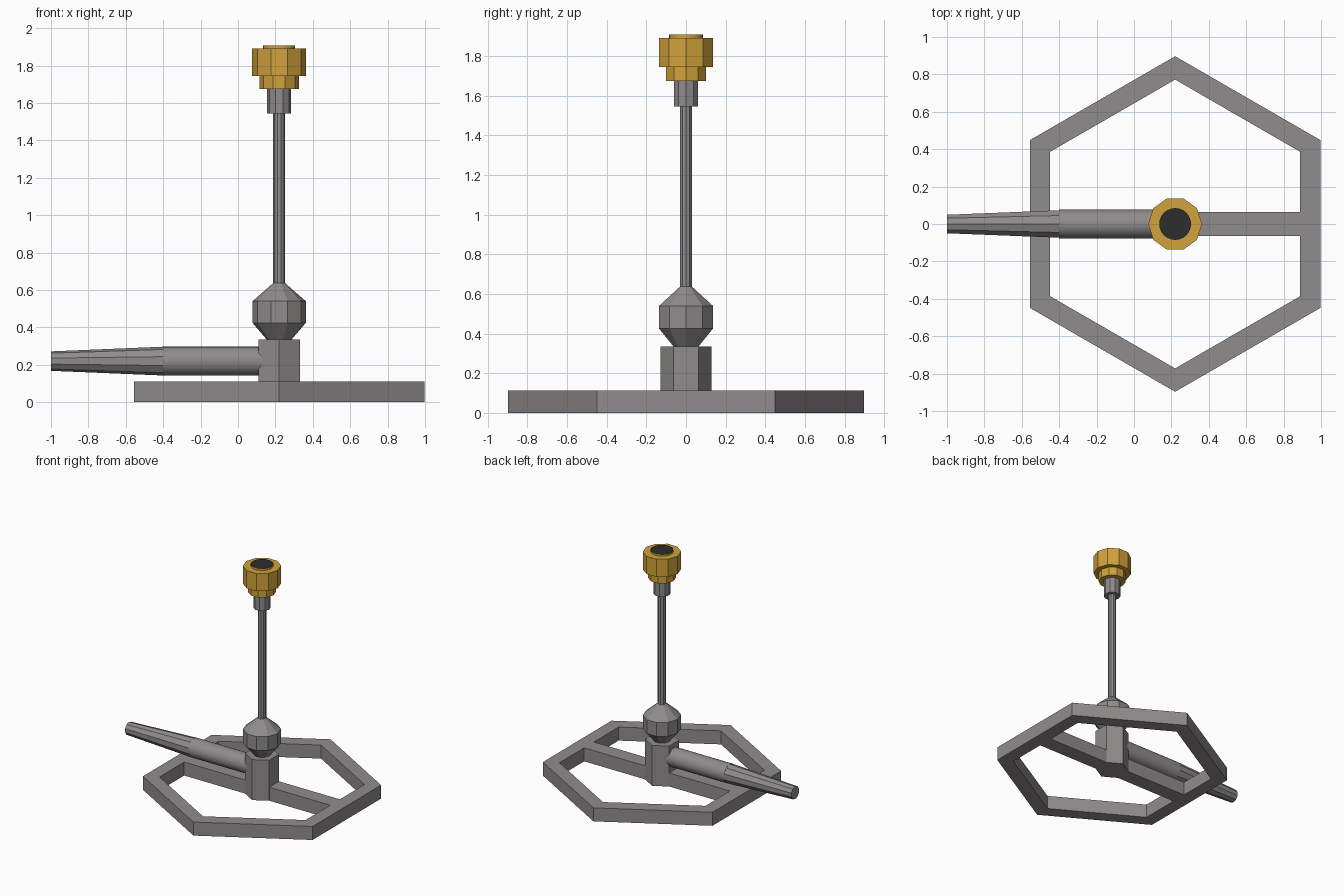
import bpy, bmesh, math
from mathutils import Matrix, Vector

if "Cube" in bpy.data.objects:
    bpy.data.objects.remove(bpy.data.objects["Cube"])

CX = 0.22  # x of the upright axis


def material(name, rgb):
    m = bpy.data.materials.new(name)
    m.diffuse_color = (*rgb, 1)
    m.use_nodes = True
    m.node_tree.nodes["Principled BSDF"].inputs["Base Color"].default_value = m.diffuse_color
    return m


GREY = material("grey metal", (0.275, 0.262, 0.262))
GOLD = material("gold", (0.64, 0.36, 0.045))
DARK = material("dark face", (0.026, 0.026, 0.026))


def finish(bm, name, mats):
    bmesh.ops.recalc_face_normals(bm, faces=bm.faces[:])
    me = bpy.data.meshes.new(name)
    bm.to_mesh(me)
    bm.free()
    ob = bpy.data.objects.new(name, me)
    for m in mats:
        me.materials.append(m)
    bpy.context.collection.objects.link(ob)
    return ob


def lathe(name, profile, sides, mats, matrix, phase=0.0):
    """Stack of rings (radius, height), capped at both ends."""
    bm = bmesh.new()
    rings = [[bm.verts.new(matrix @ Vector((r * math.cos(phase + 2 * math.pi * i / sides),
                                            r * math.sin(phase + 2 * math.pi * i / sides), z)))
              for i in range(sides)] for r, z in profile]
    for a, b in zip(rings, rings[1:]):
        for i in range(sides):
            j = (i + 1) % sides
            bm.faces.new((a[i], a[j], b[j], b[i]))
    bm.faces.new(rings[0])
    bm.faces.new(rings[-1])
    return finish(bm, name, mats)


UP = Matrix.Translation((CX, 0, 0))

# hexagonal base ring
bm = bmesh.new()
loops = []
for r, z in ((0.897, 0), (0.897, 0.112), (0.772, 0.112), (0.772, 0)):
    loops.append([bm.verts.new((CX + r * math.cos(math.radians(30 + 60 * i)),
                                r * math.sin(math.radians(30 + 60 * i)), z)) for i in range(6)])
for k in range(4):
    a, b = loops[k], loops[(k + 1) % 4]
    for i in range(6):
        j = (i + 1) % 6
        bm.faces.new((a[i], a[j], b[j], b[i]))
finish(bm, "base_ring", [GREY])

# cross bar through the ring
bm = bmesh.new()
bmesh.ops.create_cube(bm, size=1, matrix=Matrix.Translation((CX, 0, 0.056))
                      @ Matrix.Diagonal((1.34, 0.127, 0.112, 1)))
finish(bm, "cross_bar", [GREY])

# upright parts
lathe("hex_post", [(0.128, 0), (0.128, 0.335)], 6, [GREY], UP, math.radians(30))
lathe("bulb", [(0.066, 0.335), (0.143, 0.425), (0.143, 0.54), (0.032, 0.637)], 10, [GREY], UP)
lathe("stem", [(0.032, 0.63), (0.032, 1.55)], 10, [GREY], UP)
lathe("collar", [(0.064, 1.545), (0.064, 1.68)], 10, [GREY], UP)
lathe("knob", [(0.105, 1.675), (0.105, 1.745), (0.144, 1.745), (0.144, 1.892)], 10, [GOLD], UP)

# raised disc with a dark top
disc = lathe("knob_disc", [(0.085, 1.885), (0.085, 1.908)], 24, [GOLD, DARK], UP)
for f in disc.data.polygons:
    if f.normal.z > 0.9:
        f.material_index = 1

# side handle pointing to -x: round grip and faceted tapered tip
SIDE = Matrix.Translation((0, 0, 0.22)) @ Matrix.Rotation(math.radians(-90), 4, 'Y')
grip = lathe("handle_grip", [(0.077, -0.15), (0.077, 0.4)], 32, [GREY], SIDE)
lathe("handle_tip", [(0.077, 0.4), (0.052, 1.0)], 10, [GREY], SIDE)
bpy.context.view_layer.objects.active = grip
grip.select_set(True)
bpy.ops.object.shade_smooth_by_angle(angle=math.radians(30))
